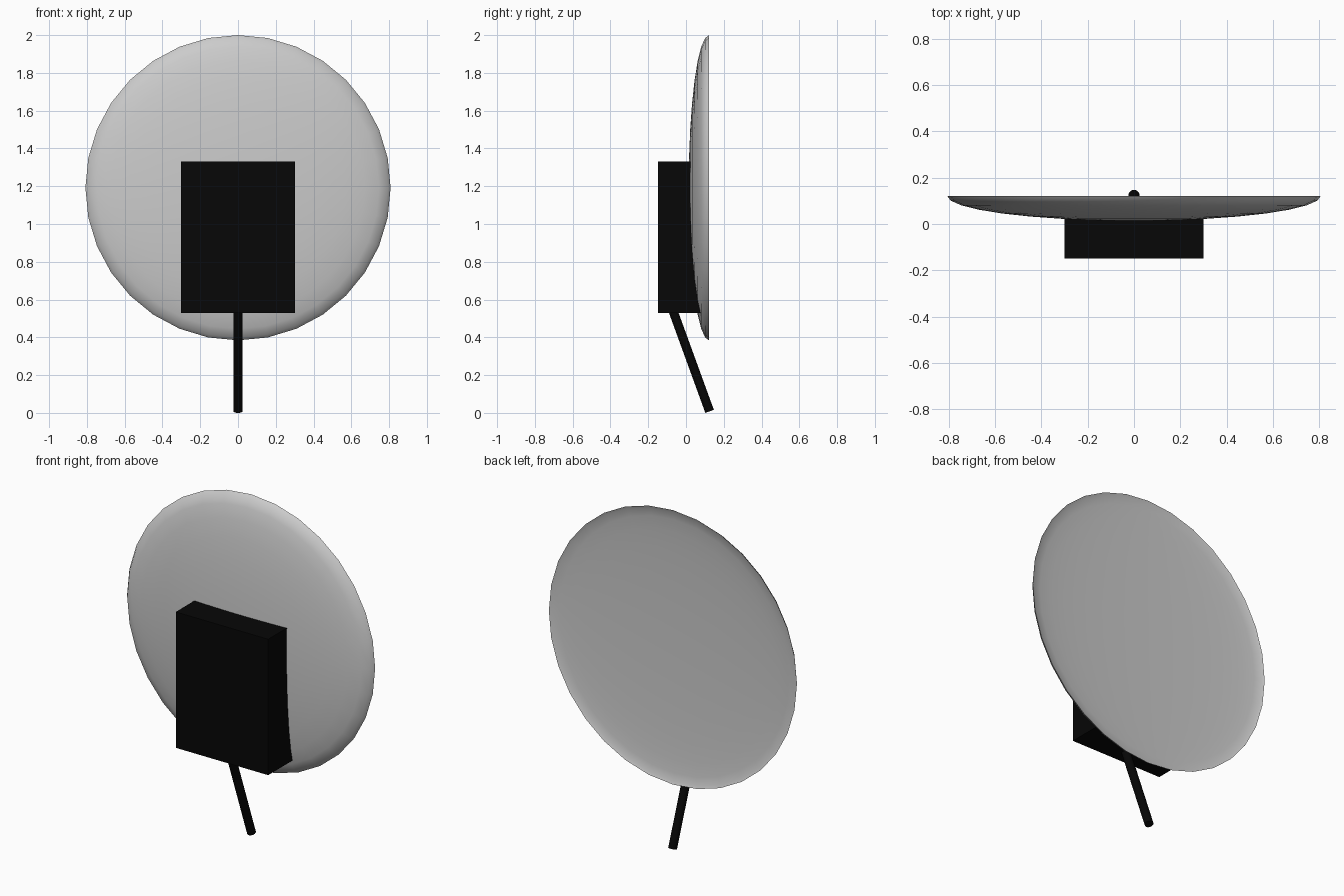
import bpy, bmesh, math
from mathutils import Vector

if "Cube" in bpy.data.objects:
    bpy.data.objects.remove(bpy.data.objects["Cube"])

R, DEPTH, INNER, ZC, RIM_Y = 0.808, 0.108, 0.035, 1.192, 0.122


def material(name, rgb):
    m = bpy.data.materials.new(name)
    m.diffuse_color = (*rgb, 1)
    m.use_nodes = True
    m.node_tree.nodes["Principled BSDF"].inputs["Base Color"].default_value = m.diffuse_color
    return m


def make(name, bm, mat, angle=None):
    bmesh.ops.recalc_face_normals(bm, faces=bm.faces)
    me = bpy.data.meshes.new(name)
    bm.to_mesh(me)
    bm.free()
    me.materials.append(mat)
    ob = bpy.data.objects.new(name, me)
    bpy.context.collection.objects.link(ob)
    if angle:
        bpy.ops.object.select_all(action='DESELECT')
        ob.select_set(True)
        bpy.context.view_layer.objects.active = ob
        bpy.ops.object.shade_smooth_by_angle(angle=math.radians(angle))
    return ob


def dish_y(x, z):
    r2 = min(1, (x * x + (z - ZC) ** 2) / R ** 2)
    return RIM_Y - DEPTH * math.sqrt(1 - r2)


grey = material("light_grey", (0.6, 0.6, 0.6))
black = material("black", (0.002, 0.002, 0.002))

# Shallow dish: half-ellipse front, gently hollowed back
bm = bmesh.new()
N = 8


def arc(depth):
    ts = [i / N * math.pi / 2 for i in range(N + 1)]
    return [(R * math.sin(t), RIM_Y - depth * math.cos(t)) for t in ts]


profile = arc(DEPTH) + arc(INNER)[-2::-1]
pts = [bm.verts.new((r, y, ZC)) for r, y in profile]
edges = [bm.edges.new(p) for p in zip(pts, pts[1:])]
bmesh.ops.spin(bm, geom=pts + edges, cent=(0, 0, ZC), axis=(0, 1, 0),
               angle=math.tau, steps=32, use_duplicate=False)
bmesh.ops.remove_doubles(bm, verts=bm.verts, dist=0.0005)
make("dish", bm, grey, 50)

# Housing box whose back follows the dish
bm = bmesh.new()
bmesh.ops.create_cube(bm, size=1)
for v in bm.verts:
    v.co = Vector((v.co.x * 0.602, v.co.y, 0.930 + v.co.z * 0.8))
bmesh.ops.subdivide_edges(bm, edges=[e for e in bm.edges if abs(e.verts[0].co.y - e.verts[1].co.y) < 0.1],
                          cuts=9, use_grid_fill=True)
for v in bm.verts:
    v.co.y = -0.149 if v.co.y < 0 else dish_y(v.co.x, v.co.z) + 0.003
make("housing", bm, black)

# Slanted support rod
bm = bmesh.new()
length = 0.6
bmesh.ops.create_cone(bm, cap_ends=True, segments=16, radius1=0.024, radius2=0.024, depth=length)
bmesh.ops.translate(bm, verts=bm.verts, vec=(0, 0, length / 2))
rod = make("support_rod", bm, black, 40)
rod.location = (0, 0.125, 0.008)
rod.rotation_euler = (math.radians(20), 0, 0)
